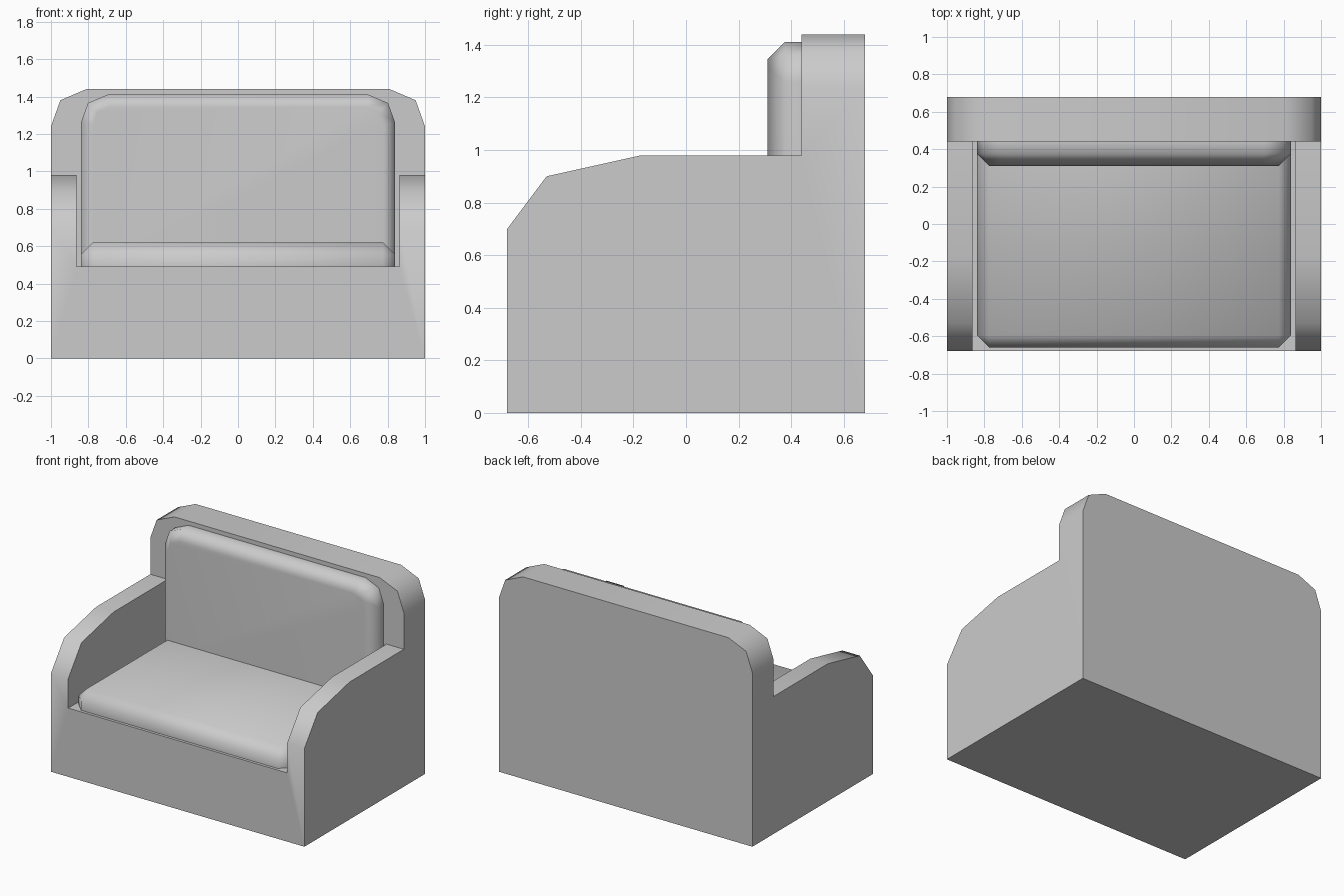
import bpy, bmesh, math
from mathutils import Vector

cube = bpy.data.objects.get("Cube")
if cube:
    bpy.data.objects.remove(cube, do_unlink=True)

fabric = bpy.data.materials.new("grey fabric")
fabric.use_nodes = True
fabric.diffuse_color = (0.6, 0.6, 0.6, 1)
fabric.node_tree.nodes["Principled BSDF"].inputs["Base Color"].default_value = (0.6, 0.6, 0.6, 1)


def prism(name, points, depth, bevel=None):
    """Extrude a closed outline by a depth vector; bevel = (width, edge rule)."""
    bm = bmesh.new()
    depth = Vector(depth)
    face = bm.faces.new([bm.verts.new(p) for p in points])
    result = bmesh.ops.extrude_face_region(bm, geom=[face], use_keep_orig=True)
    moved = [g for g in result["geom"] if isinstance(g, bmesh.types.BMVert)]
    bmesh.ops.translate(bm, verts=moved, vec=depth)
    bmesh.ops.recalc_face_normals(bm, faces=bm.faces)
    if bevel:
        width, rule = bevel
        edges = [e for e in bm.edges if rule(e)]
        bmesh.ops.bevel(bm, geom=edges, offset=width, segments=1,
                        affect='EDGES', clamp_overlap=True)
    mesh = bpy.data.meshes.new(name)
    bm.to_mesh(mesh)
    bm.free()
    mesh.materials.append(fabric)
    obj = bpy.data.objects.new(name, mesh)
    bpy.context.collection.objects.link(obj)
    return obj


def select(obj):
    bpy.ops.object.select_all(action='DESELECT')
    obj.select_set(True)
    bpy.context.view_layer.objects.active = obj


def combine(obj, other, operation):
    select(obj)
    mod = obj.modifiers.new("join", 'BOOLEAN')
    mod.object, mod.operation, mod.solver = other, operation, 'EXACT'
    bpy.ops.object.modifier_apply(modifier=mod.name)
    bpy.data.objects.remove(other, do_unlink=True)


def smooth(obj, degrees):
    select(obj)
    bpy.ops.object.shade_smooth_by_angle(angle=math.radians(degrees))


def arch(y, half, bottom, top, corner):
    """Outline with rounded top corners, facing the front."""
    right = [(half, bottom), (half, top - corner),
             (half - corner * 0.25, top - corner * 0.3), (half - corner * 0.95, top)]
    return [(x, y, z) for x, z in right] + [(-x, y, z) for x, z in reversed(right)]


# Frame: arm profile across the full width, seat well cut out, backrest joined
arm_profile = [(-0.68, 0), (-0.68, 0.7), (-0.53, 0.9), (-0.17, 0.98), (0.44, 0.98), (0.44, 0)]
frame = prism("sofa_frame", [(-1, y, z) for y, z in arm_profile], (2, 0, 0))
well = prism("seat_well", [(-0.863, y, z) for y, z in ((-1, 0.49), (1, 0.49), (1, 2), (-1, 2))],
             (1.726, 0, 0))
combine(frame, well, 'DIFFERENCE')
backrest = prism("backrest", arch(0.44, 1, 0, 1.44, 0.2), (0, 0.24, 0))
combine(frame, backrest, 'UNION')
smooth(frame, 48)

# Seat cushion: chamfered on the top and upright edges
seat_outline = [(-0.84, -0.66, 0.49), (0.84, -0.66, 0.49), (0.84, 0.44, 0.49), (-0.84, 0.44, 0.49)]
seat = prism("seat_cushion", seat_outline, (0, 0, 0.13),
             (0.065, lambda e: max(v.co.z for v in e.verts) > 0.6
              and min(v.co.y for v in e.verts) < 0.4))
smooth(seat, 60)

# Back cushion: rounded outline with a chamfered front rim
back = prism("back_cushion", arch(0.31, 0.84, 0.49, 1.41, 0.15), (0, 0.13, 0),
             (0.065, lambda e: all(v.co.y < 0.32 for v in e.verts)
              and max(v.co.z for v in e.verts) > 0.5))
smooth(back, 60)
back.modifiers.new("soft_rim", 'WEIGHTED_NORMAL').keep_sharp = True
